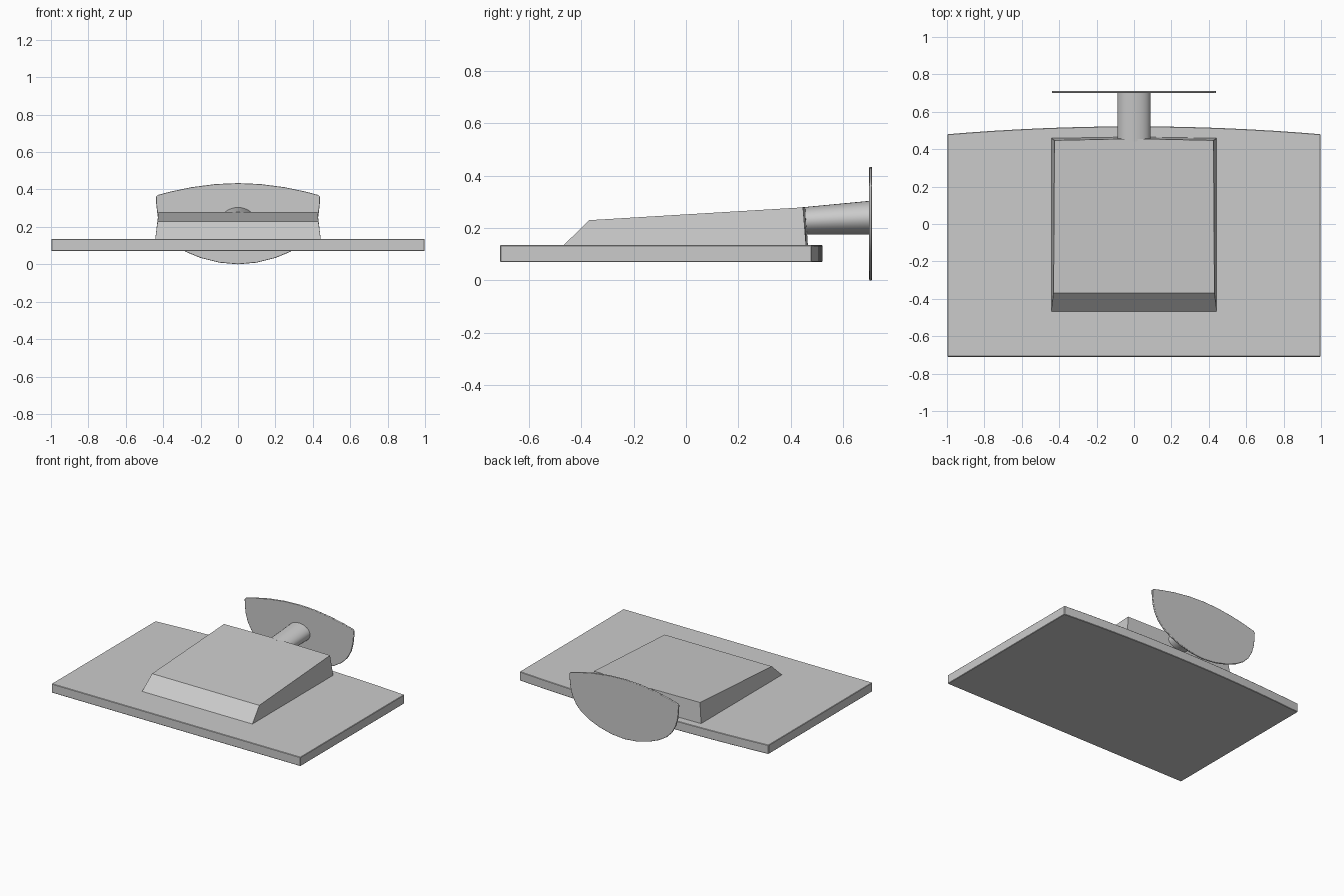
import bpy, bmesh, math
from mathutils import Vector

if "Cube" in bpy.data.objects:
    bpy.data.objects.remove(bpy.data.objects["Cube"])


def loft(name, rings, smooth=False):
    """Solid through equal-length rings of points, capped at both ends."""
    bm = bmesh.new()
    loops = [[bm.verts.new(p) for p in r] for r in rings]
    n = len(loops[0])
    for a, b in zip(loops, loops[1:]):
        for i in range(n):
            j = (i + 1) % n
            bm.faces.new((a[i], a[j], b[j], b[i]))
    bm.faces.new(loops[0])
    bm.faces.new(loops[-1])
    bmesh.ops.recalc_face_normals(bm, faces=bm.faces)
    me = bpy.data.meshes.new(name)
    bm.to_mesh(me)
    bm.free()
    ob = bpy.data.objects.new(name, me)
    bpy.context.collection.objects.link(ob)
    if smooth:
        bpy.context.view_layer.objects.active = ob
        ob.select_set(True)
        bpy.ops.object.shade_smooth_by_angle(angle=math.radians(35))
        ob.select_set(False)
    return ob


def bevel(ob, width, segments=2):
    m = ob.modifiers.new("bevel", 'BEVEL')
    m.width, m.segments = width, segments
    m.limit_method, m.angle_limit = 'ANGLE', math.radians(40)


# Base slab with a bowed rear edge
N = 16
outline = [(-0.998, -0.71), (0.998, -0.71)]
for i in range(N + 1):
    x = 1 - 2 * i / N
    outline.append((x * 0.998, 0.522 - 0.042 * x * x))
base = loft("base_slab", [[(x, y, z) for x, y in outline] for z in (0.07, 0.135)])
bevel(base, 0.003, 1)

# Wedge block: chamfered front, top rising to the rear, leaning rear wall
block = loft("wedge_block", [
    [(-0.443, -0.472, 0.13), (0.443, -0.472, 0.13),
     (0.443, 0.459, 0.13), (0, 0.466, 0.13), (-0.443, 0.459, 0.13)],
    [(-0.430, -0.37, 0.23), (0.430, -0.37, 0.23),
     (0.425, 0.447, 0.279), (0, 0.456, 0.279), (-0.425, 0.447, 0.279)]])

# Oval neck, its top rising toward the rear plate
def oval(y, low, high, rx, n=32):
    return [(rx * math.cos(2 * math.pi * i / n), y,
             (low + high) / 2 + (high - low) / 2 * math.sin(2 * math.pi * i / n))
            for i in range(n)]

neck = loft("neck", [oval(0.44, 0.175, 0.279, 0.088),
                     oval(0.703, 0.175, 0.304, 0.088)], smooth=True)

# Rear shield-shaped plate: arched top, rounded bottom
half = [(0.12, 0.429), (0.25, 0.412), (0.36, 0.389), (0.428, 0.371), (0.438, 0.362),
        (0.437, 0.32), (0.430, 0.26), (0.415, 0.205), (0.385, 0.15), (0.34, 0.104),
        (0.28, 0.067), (0.20, 0.034), (0.10, 0.009)]
shield = [(0, 0.434)] + half + [(0, 0.0)] + [(-x, z) for x, z in reversed(half)]
plate = loft("rear_plate", [[(x, y, z) for x, z in shield] for y in (0.700, 0.711)],
             smooth=True)
bevel(plate, 0.003)
